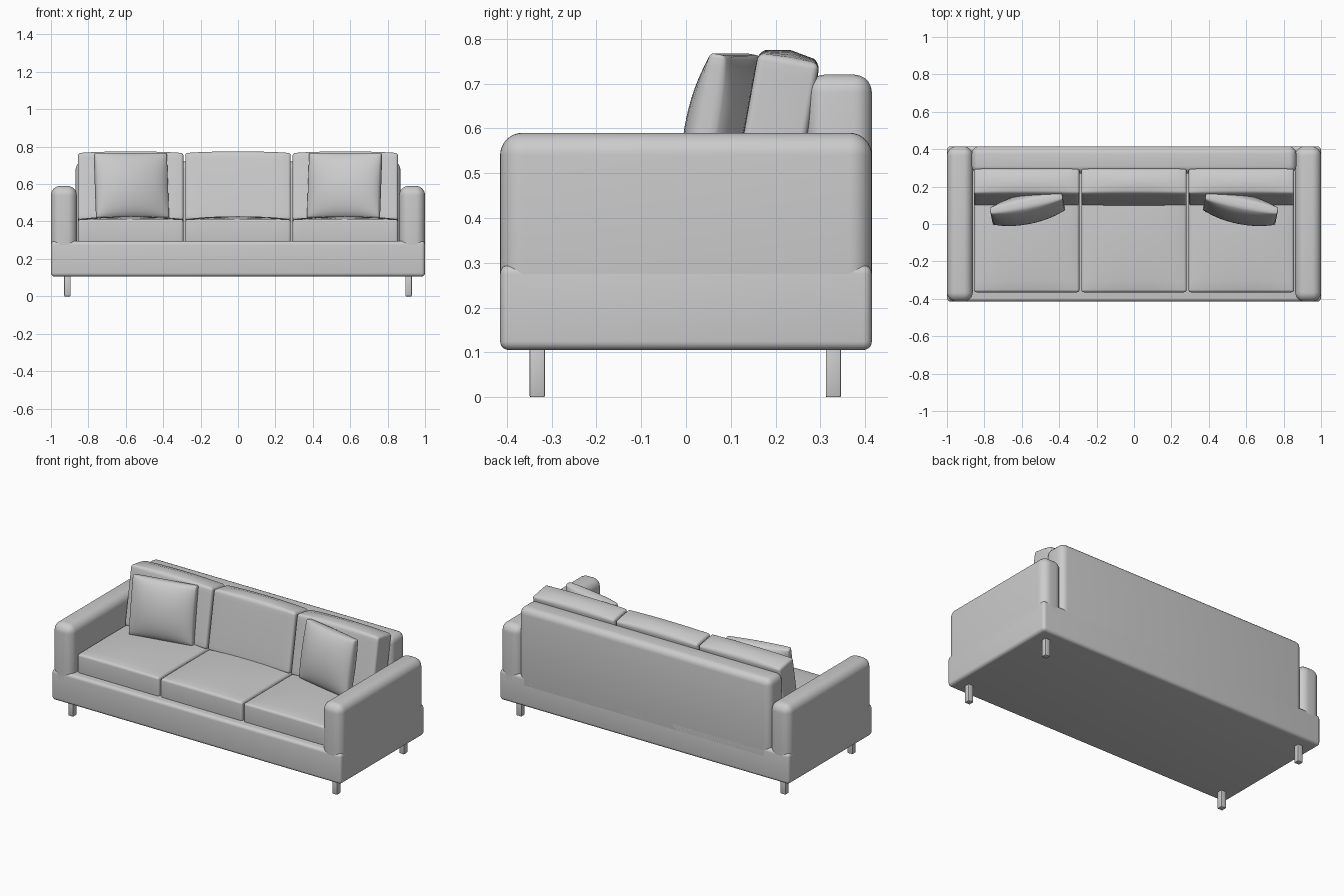
import bpy, bmesh, math
from mathutils import Vector, Euler

if "Cube" in bpy.data.objects:
    bpy.data.objects.remove(bpy.data.objects["Cube"])


def soft_box(name, lo, hi, radius, bulge=(0, 0, 0), power=1.0, rot=(0, 0, 0), cuts=0, segs=5):
    """Rounded box between two corners; bulge puffs the faces out along each axis."""
    lo, hi = Vector(lo), Vector(hi)
    half = (hi - lo) / 2
    bm = bmesh.new()
    bmesh.ops.create_cube(bm, size=2)
    bmesh.ops.scale(bm, vec=half, verts=bm.verts)
    bmesh.ops.bevel(bm, geom=bm.edges[:], offset=radius, segments=segs,
                    profile=0.5, affect='EDGES')
    # slice into a grid so the faces can curve
    for axis in range(3):
        if not cuts:
            break
        n = cuts if half[axis] > 0.1 else 2
        for i in range(1, n):
            p, d = Vector(), Vector()
            p[axis] = half[axis] * (2 * i / n - 1) * 0.97
            d[axis] = 1
            bmesh.ops.bisect_plane(bm, geom=bm.verts[:] + bm.edges[:] + bm.faces[:],
                                   plane_co=p, plane_no=d, dist=1e-5)
    # puff the faces
    for v in bm.verts:
        u = [v.co[a] / half[a] for a in range(3)]
        f = [max(0.0, 1 - t * t) for t in u]
        for a in range(3):
            v.co[a] += bulge[a] * u[a] * (f[(a + 1) % 3] * f[(a + 2) % 3]) ** power
    me = bpy.data.meshes.new(name)
    bm.to_mesh(me)
    bm.free()
    ob = bpy.data.objects.new(name, me)
    ob.location = (lo + hi) / 2
    ob.rotation_euler = Euler(rot)
    bpy.context.collection.objects.link(ob)
    bpy.ops.object.select_all(action='DESELECT')
    ob.select_set(True)
    bpy.context.view_layer.objects.active = ob
    bpy.ops.object.shade_smooth_by_angle(angle=math.radians(35))
    return ob


def centred(name, c, size, *args, **kw):
    c, s = Vector(c), Vector(size) / 2
    return soft_box(name, c - s, c + s, *args, **kw)


# frame: base and backrest
soft_box("base", (-1, -0.415, 0.105), (1, 0.415, 0.295), 0.02)
soft_box("backrest", (-0.868, 0.27, 0.2), (0.868, 0.415, 0.72), 0.04)

lean = math.radians(-10)
for side, label in ((-1, "left"), (1, "right")):
    # arms
    centred(label + "_arm", (side * 0.931, 0, 0.395), (0.138, 0.83, 0.39), 0.05, segs=8)
    # legs
    for y, end in ((-0.332, "front"), (0.329, "back")):
        centred(f"{label}_{end}_leg", (side * 0.912, y, 0.055), (0.034, 0.034, 0.11),
                0.003, segs=2)
    # throw pillows, leaning back and turned inward
    centred(label + "_throw_pillow", (side * 0.57, 0.08, 0.592), (0.395, 0.034, 0.352),
            0.008, bulge=(0, 0.058, 0), power=0.6, cuts=16, segs=3,
            rot=(lean, 0, -side * math.radians(11.5)))

# seat and back cushions
for i in (-1, 0, 1):
    x = i * 0.574
    soft_box(f"seat_cushion_{i + 2}", (x - 0.282, -0.365, 0.285), (x + 0.282, 0.275, 0.41),
             0.014, bulge=(0, 0, 0.018), power=0.7, cuts=12)
    centred(f"back_cushion_{i + 2}", (x, 0.198, 0.577), (0.564, 0.138, 0.362),
            0.014, bulge=(0, 0.004, 0.02), power=0.7, cuts=12, rot=(lean, 0, 0))
